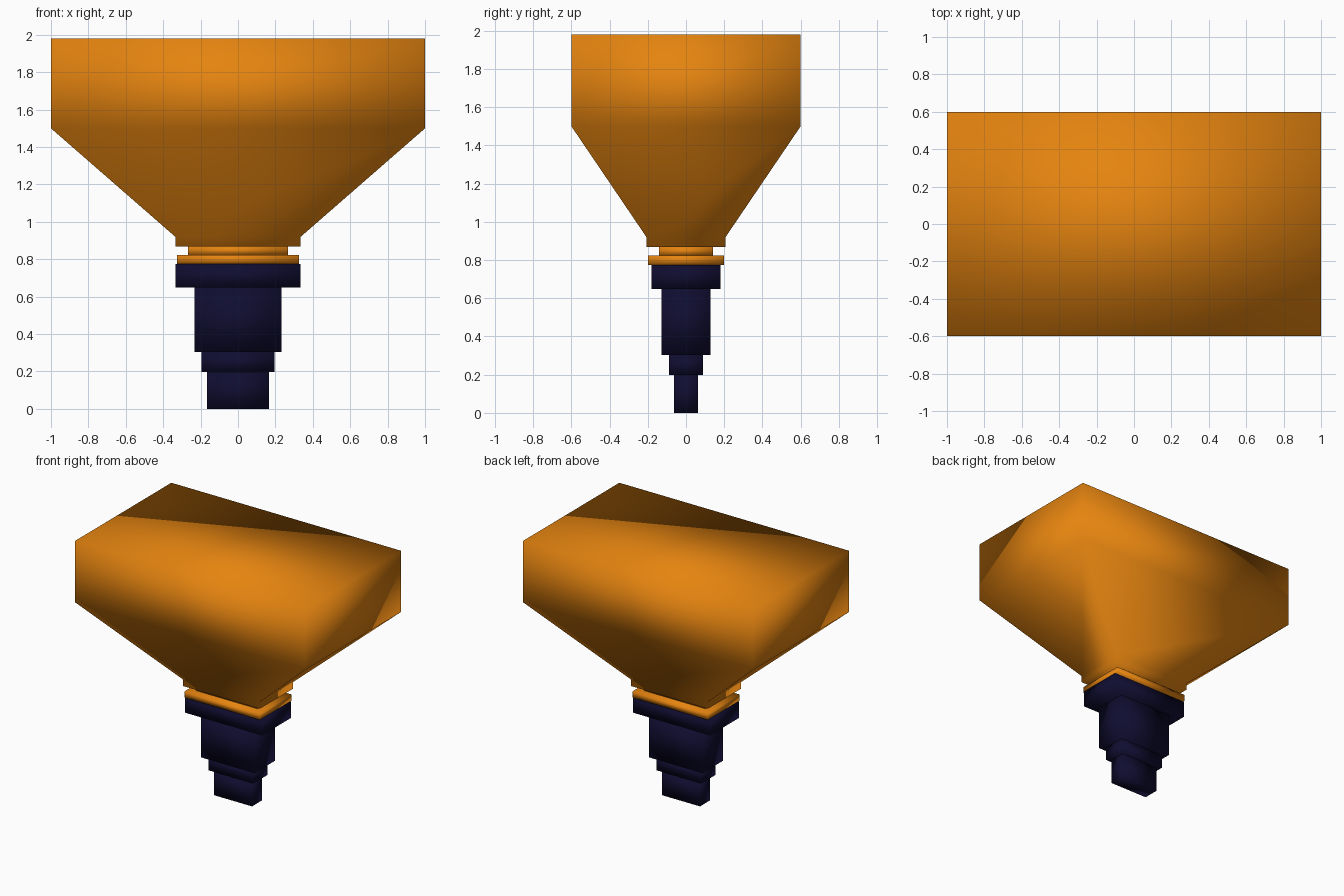
import bpy, bmesh

if "Cube" in bpy.data.objects:
    bpy.data.objects.remove(bpy.data.objects["Cube"])


def material(name, colour):
    m = bpy.data.materials.new(name)
    m.diffuse_color = (*colour, 1.0)
    m.use_nodes = True
    m.node_tree.nodes["Principled BSDF"].inputs["Base Color"].default_value = m.diffuse_color
    return m


orange = material("orange", (0.78, 0.23, 0.005))
navy = material("dark_navy", (0.005, 0.004, 0.03))


def rect_loft(name, rings, mat):
    """Closed solid through rectangular rings (half x, half y, z), bottom to top."""
    bm = bmesh.new()
    loops = [[bm.verts.new((sx * hx, sy * hy, z))
              for sx, sy in ((-1, -1), (1, -1), (1, 1), (-1, 1))]
             for hx, hy, z in rings]
    for low, high in zip(loops, loops[1:]):
        for i in range(4):
            j = (i + 1) % 4
            bm.faces.new((low[i], low[j], high[j], high[i]))
    bm.faces.new(loops[0][::-1])
    bm.faces.new(loops[-1])
    # the whole shape is softly shaded across its corners
    for f in bm.faces:
        f.smooth = True
    mesh = bpy.data.meshes.new(name)
    bm.to_mesh(mesh)
    bm.free()
    mesh.materials.append(mat)
    ob = bpy.data.objects.new(name, mesh)
    bpy.context.collection.objects.link(ob)


# Flared head: short foot, sloped sides, straight top block
rect_loft("flared_head", [(0.335, 0.207, 0.868), (0.335, 0.207, 0.92),
                          (1.0, 0.6, 1.5), (1.0, 0.6, 1.98)], orange)

# Stacked blocks below: name, half x, half y, bottom, top, colour
for name, hx, hy, z0, z1, mat in (
        ("neck", 0.267, 0.14, 0.824, 0.868, orange),
        ("collar", 0.327, 0.198, 0.775, 0.824, orange),
        ("stem_cap", 0.335, 0.18, 0.648, 0.775, navy),
        ("stem_upper", 0.232, 0.128, 0.304, 0.648, navy),
        ("stem_middle", 0.196, 0.089, 0.198, 0.304, navy),
        ("stem_tip", 0.166, 0.063, 0.0, 0.198, navy)):
    rect_loft(name, [(hx, hy, z0), (hx, hy, z1)], mat)
